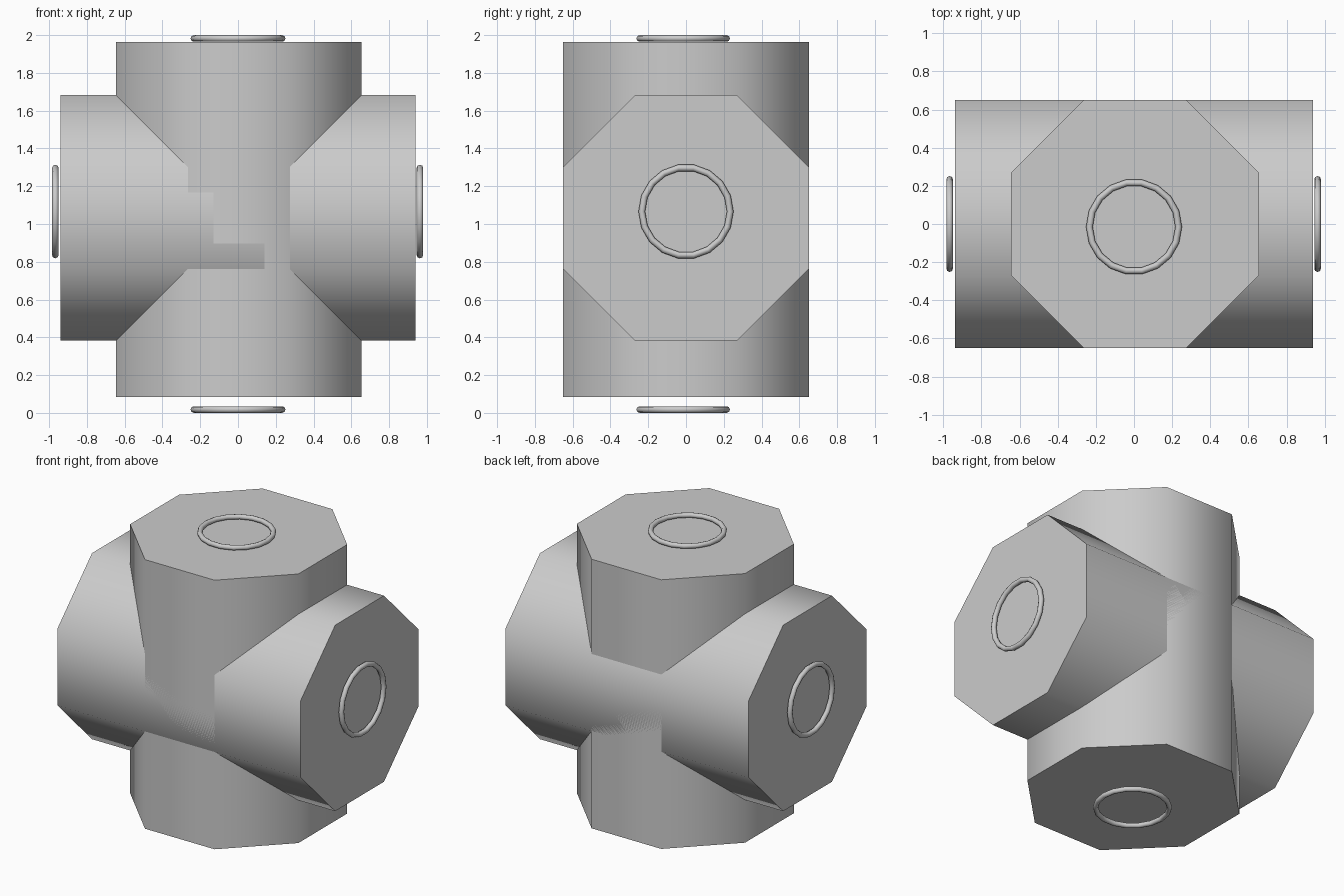
import bpy
from math import radians, cos
from mathutils import Matrix

if "Cube" in bpy.data.objects:
    bpy.data.objects.remove(bpy.data.objects["Cube"])

UPRIGHT = Matrix.Identity(4)
SIDEWAYS = Matrix.Rotation(radians(90), 4, 'Y')
APOTHEM = 0.65


def finish(name, turn, location):
    obj = bpy.context.object
    obj.name = name
    obj.data.transform(turn)
    obj.location = location
    bpy.ops.object.shade_smooth_by_angle(angle=radians(60))
    return obj


def octagon_bar(name, length, turn, location):
    # Eight-sided bar with its flats squared to the axes
    bpy.ops.mesh.primitive_cylinder_add(
        vertices=8, radius=APOTHEM / cos(radians(22.5)), depth=length)
    return finish(name, turn @ Matrix.Rotation(radians(22.5), 4, 'Z'), location)


def ring(name, turn, location):
    # Thin ring in front of a bar end
    bpy.ops.mesh.primitive_torus_add(
        major_segments=18, minor_segments=8,
        major_radius=0.234, minor_radius=0.0175)
    return finish(name, turn, location)


# Two crossing bars
octagon_bar("vertical_bar", 1.88, UPRIGHT, (0.005, 0, 1.023))
octagon_bar("horizontal_bar", 1.88, SIDEWAYS, (0, 0, 1.032))

# End rings
SIDE_RING = SIDEWAYS @ Matrix.Rotation(radians(90), 4, 'Z')
ring("top_ring", UPRIGHT, (0, -0.015, 1.9825))
ring("bottom_ring", UPRIGHT, (0, -0.015, 0.0175))
ring("right_ring", SIDE_RING, (0.963, 0, 1.066))
ring("left_ring", SIDE_RING, (-0.967, 0, 1.066))
